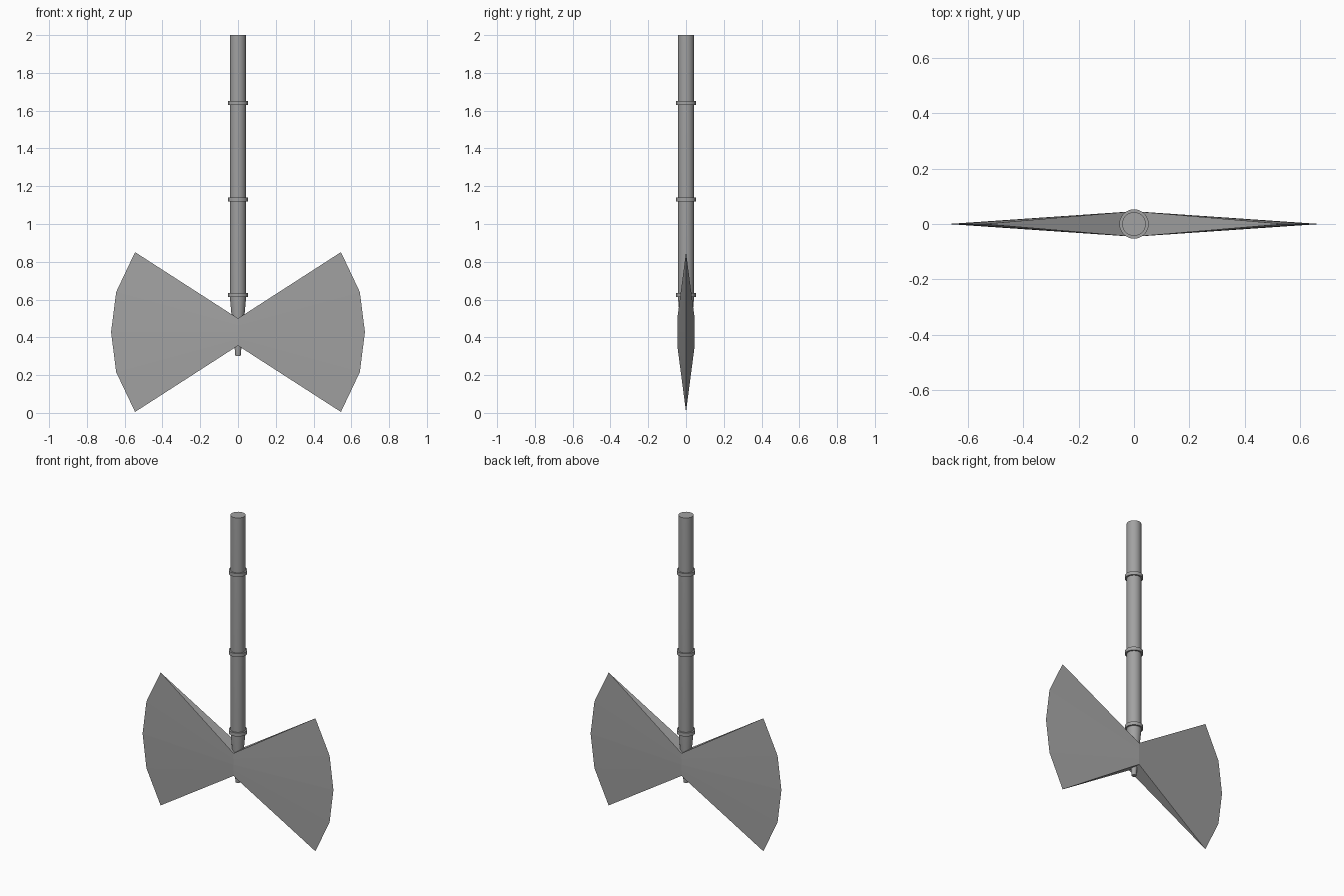
import bpy
import bmesh
import math

cube = bpy.data.objects.get("Cube")
if cube:
    bpy.data.objects.remove(cube, do_unlink=True)

steel = bpy.data.materials.new("grey_steel")
steel.use_nodes = True
GREY = (0.36, 0.36, 0.36, 1)
steel.diffuse_color = GREY
steel.node_tree.nodes["Principled BSDF"].inputs["Base Color"].default_value = GREY


def finish(name, bm, smooth):
    bmesh.ops.recalc_face_normals(bm, faces=bm.faces)
    mesh = bpy.data.meshes.new(name)
    bm.to_mesh(mesh)
    bm.free()
    mesh.materials.append(steel)
    obj = bpy.data.objects.new(name, mesh)
    bpy.context.collection.objects.link(obj)
    if smooth:
        bpy.ops.object.select_all(action='DESELECT')
        obj.select_set(True)
        bpy.context.view_layer.objects.active = obj
        bpy.ops.object.shade_smooth_by_angle(angle=math.radians(30))
    return obj


def lathe(name, profile, sides=32):
    """Closed round solid from (radius, height) pairs, bottom to top."""
    bm = bmesh.new()
    rings = [[bm.verts.new((r * math.cos(a), r * math.sin(a), z))
              for a in (2 * math.pi * i / sides for i in range(sides))]
             for r, z in profile]
    for low, high in zip(rings, rings[1:]):
        for i in range(sides):
            j = (i + 1) % sides
            bm.faces.new((low[i], low[j], high[j], high[i]))
    bm.faces.new(rings[0])
    bm.faces.new(rings[-1])
    return finish(name, bm, True)


# Handle with tapered lower end
lathe("handle", [(0.014, 0.30), (0.043, 0.61), (0.043, 2.0)])

# Raised bands around the handle
for label, z in (("lower", 0.625), ("middle", 1.13), ("upper", 1.64)):
    lathe(label + "_band", [(0.053, z - 0.011), (0.053, z + 0.011)])

# Double blade: thick column in the middle, sharp arcs at both sides
MID_Z, HALF_THICK, HALF_NECK = 0.428, 0.046, 0.072
ARC = [(0.545, -0.423), (0.645, -0.212), (0.672, 0), (0.645, 0.212), (0.545, 0.423)]
bm = bmesh.new()
columns = {y: [bm.verts.new((0, y * HALF_THICK, MID_Z + HALF_NECK * (i - 2) / 2))
               for i in range(len(ARC))] for y in (-1, 1)}
for side in (-1, 1):
    edge = [bm.verts.new((side * x, 0, MID_Z + z)) for x, z in ARC]
    for column in columns.values():
        for i in range(len(ARC) - 1):
            bm.faces.new((column[i], edge[i], edge[i + 1], column[i + 1]))
    # Sloping upper and lower faces of the wedge
    for end in (0, -1):
        bm.faces.new((columns[-1][end], columns[1][end], edge[end]))
finish("double_blade", bm, False)
